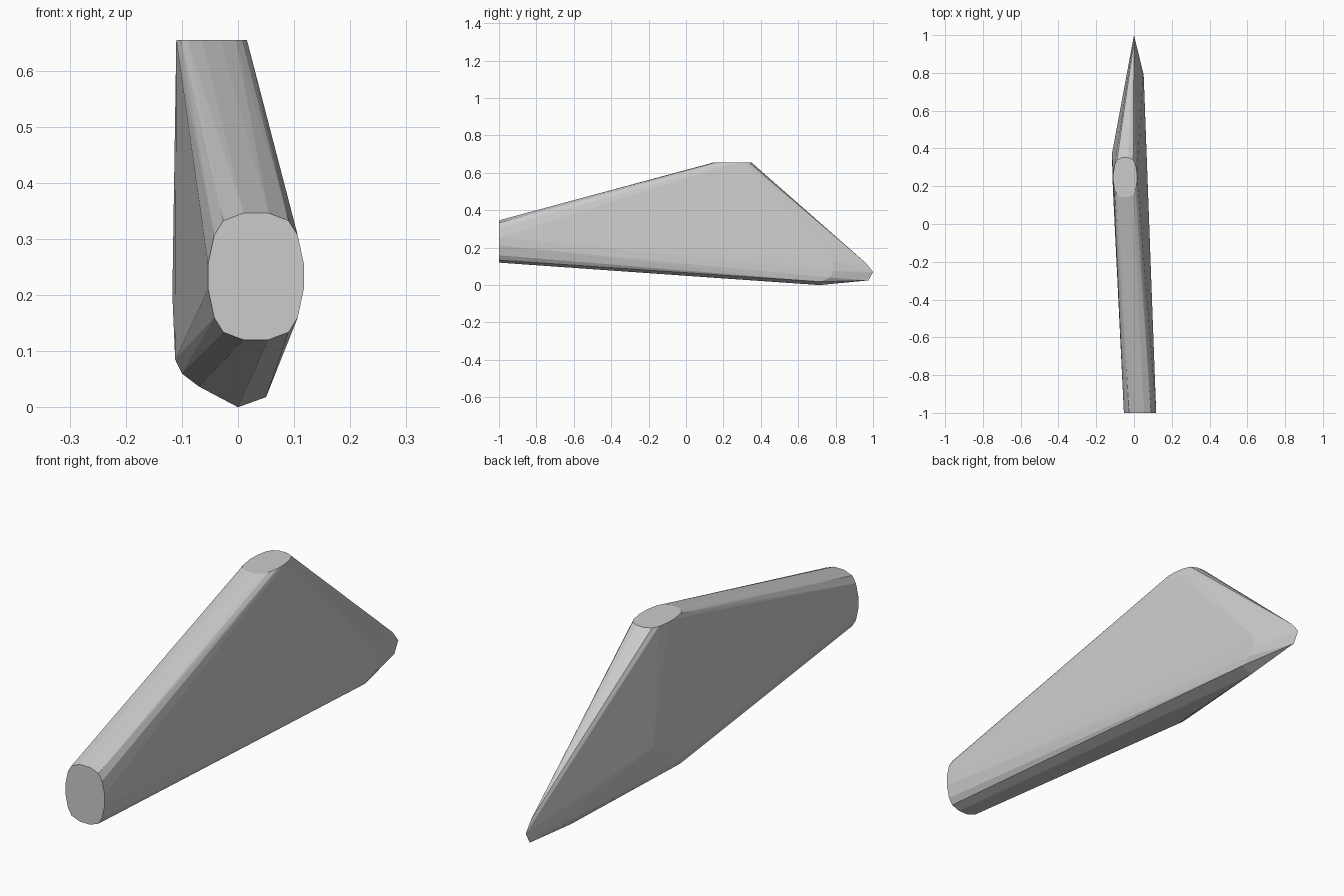
import bpy
import bmesh
import math
from mathutils import Vector

cube = bpy.data.objects.get("Cube")
if cube:
    bpy.data.objects.remove(cube, do_unlink=True)

# Plain grey surface
grey = bpy.data.materials.new("light grey")
grey.use_nodes = True
colour = (0.6, 0.6, 0.6, 1)
grey.diffuse_color = colour
grey.node_tree.nodes["Principled BSDF"].inputs["Base Color"].default_value = colour

# One quarter of the rounded end section, mirrored into sixteen sides
QUARTER = [(0.26, 1), (0.68, 0.88), (0.87, 0.65), (1, 0.19)]


def ring(centre, across, along):
    """Rounded section spanned by two half-axis vectors."""
    return [Vector(centre) + Vector(across) * u * su + Vector(along) * v * sv
            for u, v in QUARTER for su in (-1, 1) for sv in (-1, 1)]


# Flat ends of the two arms
front_end = ring((0.032, -1, 0.233), (0.0855, 0, 0), (0, 0, 0.113))
top_end = ring((-0.047, 0.247, 0.654), (0.063, 0, 0), (0, 0.105, 0))

# Rounded lower corners on each side, and the narrow rear tip
left_corner = [(0.05, 0.72, 0.018), (0.052, 0.77, 0.04),
               (0.051, 0.79, 0.075), (0.047, 0.78, 0.13)]
right_corner = [(-0.07, 0.18, 0.037), (-0.1, 0.18, 0.06), (-0.112, 0.19, 0.085),
                (-0.117, 0.37, 0.2), (-0.08, 0.53, 0.22)]
keel = [(0, 0.715, 0)]
rear_tip = [(0, 1, 0.07), (0, 0.975, 0.025), (0, 0.965, 0.115)]

# Wrap the sections in one faceted skin
bm = bmesh.new()
for point in front_end + top_end + left_corner + right_corner + keel + rear_tip:
    bm.verts.new(point)
hull = bmesh.ops.convex_hull(bm, input=bm.verts)
unused = {g for g in hull["geom_interior"] + hull["geom_unused"]
          if isinstance(g, bmesh.types.BMVert)}
bmesh.ops.delete(bm, geom=list(unused), context="VERTS")
bmesh.ops.dissolve_limit(bm, angle_limit=math.radians(0.5),
                         verts=bm.verts, edges=bm.edges)
bmesh.ops.recalc_face_normals(bm, faces=bm.faces)

mesh = bpy.data.meshes.new("angled_body")
bm.to_mesh(mesh)
bm.free()
mesh.materials.append(grey)
body = bpy.data.objects.new("angled_body", mesh)
bpy.context.collection.objects.link(body)
